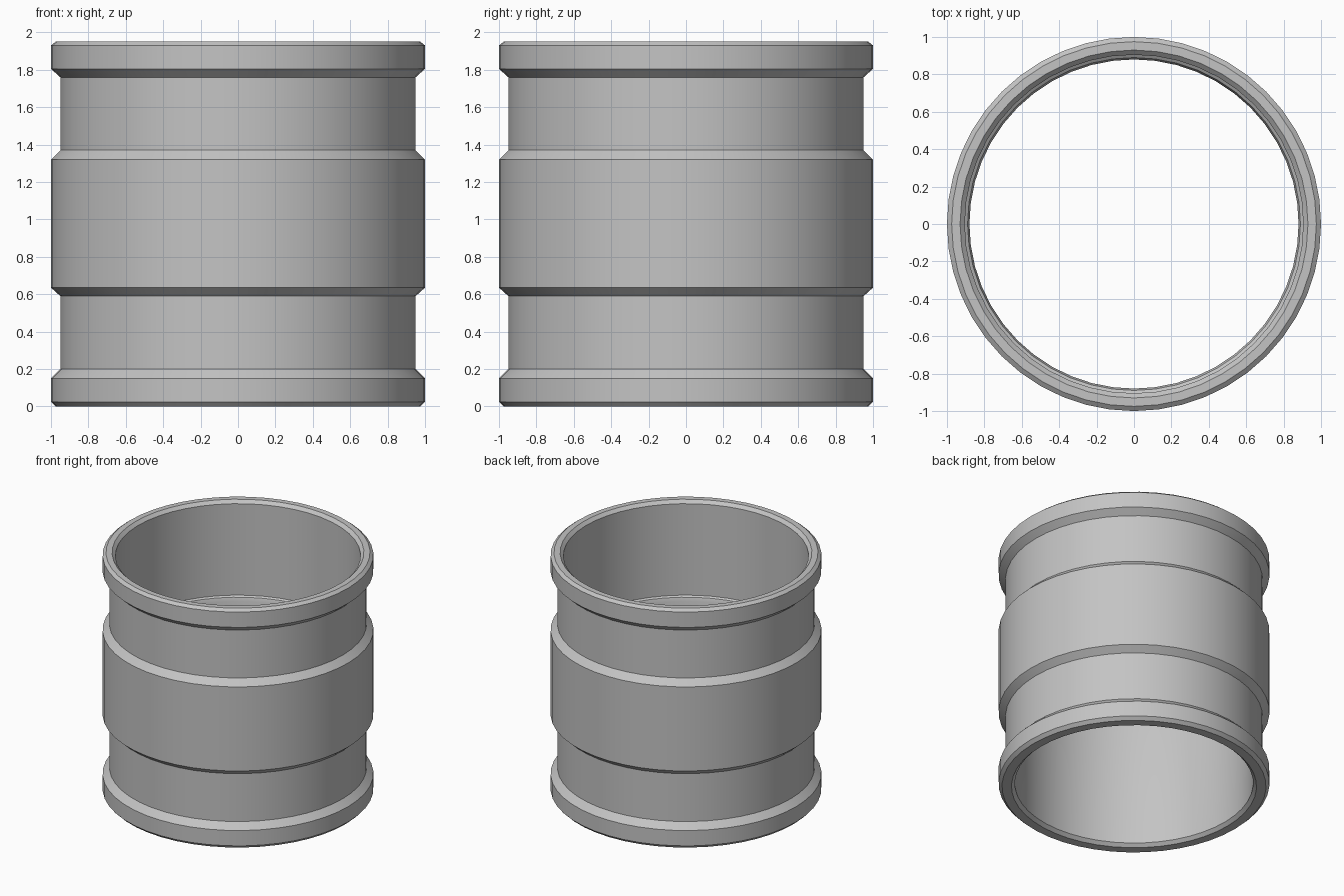
import bpy, math

if "Cube" in bpy.data.objects:
    bpy.data.objects.remove(bpy.data.objects["Cube"])

SIDES = 48

# Closed half cross-section (radius, height): outside going up, inside going down
profile = [
    (0.975, 0.0), (1.0, 0.025), (1.0, 0.15), (0.95, 0.20),      # bottom collar
    (0.95, 0.59), (1.0, 0.635), (1.0, 1.32), (0.95, 1.37),      # middle band
    (0.95, 1.76), (1.0, 1.805), (1.0, 1.93), (0.975, 1.95),     # top collar
    (0.93, 1.95), (0.905, 1.925),                               # top inner chamfer
    (0.905, 1.18), (0.89, 1.17), (0.88, 1.14),                  # inner step
    (0.88, 0.025), (0.905, 0.0),                                # lower bore
]


def revolve(name, points, sides):
    n = len(points)
    verts, faces = [], []
    for i in range(sides):
        a = 2 * math.pi * i / sides
        verts += [(r * math.cos(a), r * math.sin(a), z) for r, z in points]
    for i in range(sides):
        j = (i + 1) % sides
        for k in range(n):
            m = (k + 1) % n
            faces.append((i * n + k, j * n + k, j * n + m, i * n + m))
    mesh = bpy.data.meshes.new(name)
    mesh.from_pydata(verts, [], faces)
    obj = bpy.data.objects.new(name, mesh)
    bpy.context.collection.objects.link(obj)
    return obj


# Sleeve body
sleeve = revolve("pipe_sleeve", profile, SIDES)
grey = bpy.data.materials.new("light grey")
grey.diffuse_color = (0.55, 0.55, 0.55, 1)
grey.use_nodes = True
grey.node_tree.nodes["Principled BSDF"].inputs["Base Color"].default_value = grey.diffuse_color
sleeve.data.materials.append(grey)

# Smooth around the tube, crisp at the chamfers
bpy.context.view_layer.objects.active = sleeve
sleeve.select_set(True)
bpy.ops.object.shade_smooth_by_angle(angle=math.radians(20))
